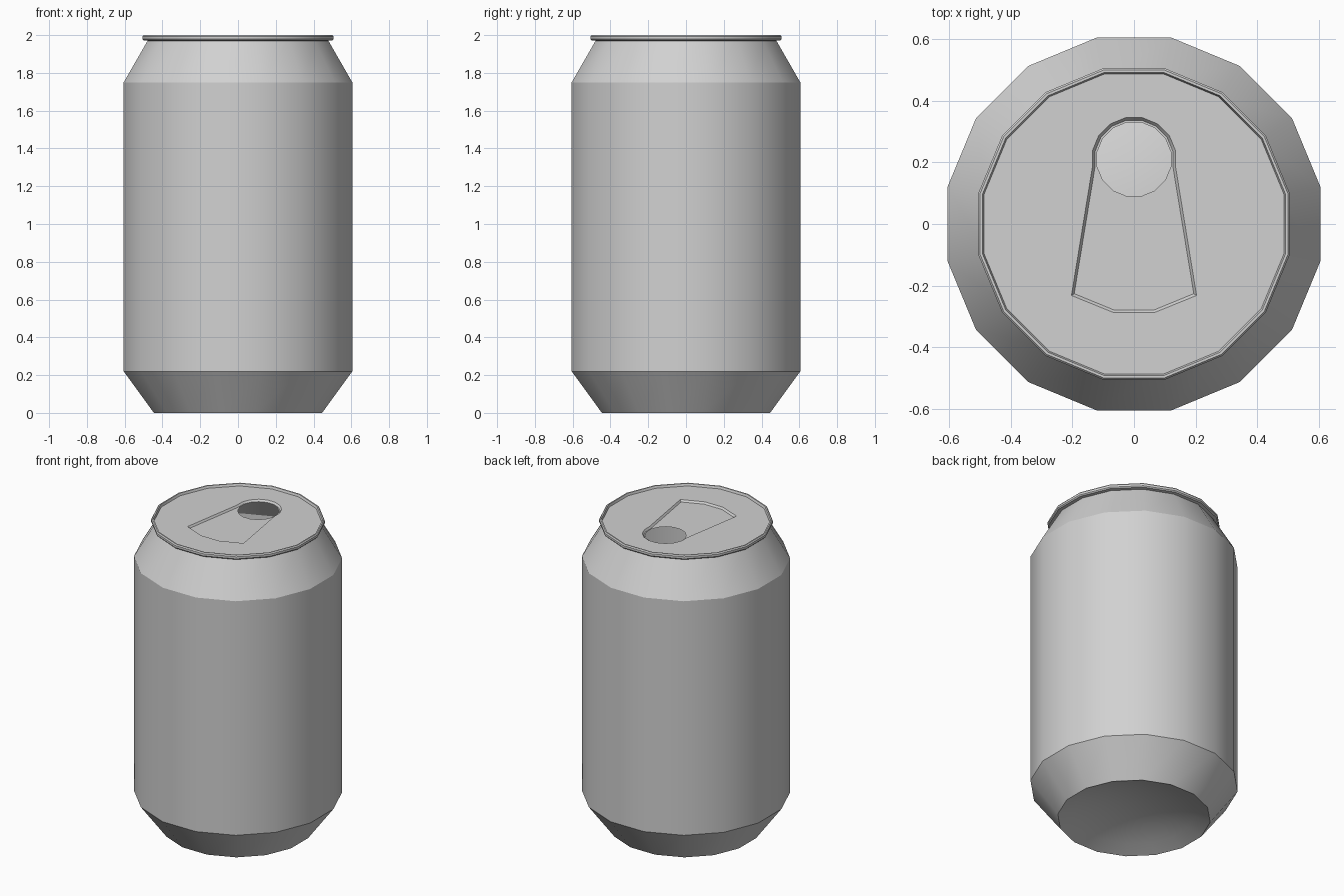
import bpy, bmesh, math

if "Cube" in bpy.data.objects:
    bpy.data.objects.remove(bpy.data.objects["Cube"])

SIDES = 16
HALF = math.pi / SIDES

metal = bpy.data.materials.new("aluminium grey")
metal.diffuse_color = (0.64, 0.64, 0.64, 1)
metal.use_nodes = True
metal.node_tree.nodes["Principled BSDF"].inputs["Base Color"].default_value = metal.diffuse_color


def ring(bm, r, z, cx=0.0, cy=0.0):
    """Sixteen-sided ring with a flat side facing each axis."""
    return [bm.verts.new((cx + r * math.cos(HALF + 2 * HALF * i),
                          cy + r * math.sin(HALF + 2 * HALF * i), z))
            for i in range(SIDES)]


def bridge(bm, a, b):
    n = len(a)
    for i in range(n):
        j = (i + 1) % n
        bm.faces.new((a[i], a[j], b[j], b[i]))


def finish(bm, name):
    mesh = bpy.data.meshes.new(name)
    bm.to_mesh(mesh)
    bm.free()
    mesh.materials.append(metal)
    mesh.shade_smooth()
    mesh.set_sharp_from_angle(angle=math.radians(27))
    obj = bpy.data.objects.new(name, mesh)
    bpy.context.collection.objects.link(obj)
    return obj


def lathe(name, profile, cap_z=None):
    """Turn (radius, z) points, ordered upward on the outside."""
    bm = bmesh.new()
    rings = [ring(bm, r, z) for r, z in profile]
    for a, b in zip(rings, rings[1:]):
        bridge(bm, a, b)
    if cap_z is not None:
        tip = bm.verts.new((0, 0, cap_z))
        for i in range(SIDES):
            bm.faces.new((tip, rings[0][(i + 1) % SIDES], rings[0][i]))
    return finish(bm, name)


# Body: hollow shell with a domed underside, tapered foot and shoulder
BASE_R, DOME = 0.454, 0.10
dome = [(BASE_R * t, DOME * (1 - t * t)) for t in (0.2, 0.4, 0.6, 0.8)]
lathe("can_body", dome + [(BASE_R, 0.0), (0.617, 0.22), (0.617, 1.75),
                          (0.488, 1.97)], cap_z=DOME)

# Rim: rolled lip around the lid
LID_Z = 1.985
lathe("rim", [(0.488, 1.97), (0.509, 1.972), (0.515, 1.979), (0.515, 1.993),
              (0.509, 2.0), (0.501, 2.0), (0.496, LID_Z)])


# Lid: flat disc with a sunken keyhole panel and an open drinking hole
def keyhole(bm, r, foot_x, foot_y, tip_y, z):
    pts = [(r * math.cos(HALF * k), 0.21 + r * math.sin(HALF * k))
           for k in range(-1, 18, 2)]
    pts += [(-foot_x, foot_y), (-0.065, tip_y), (0.065, tip_y), (foot_x, foot_y)]
    return [bm.verts.new((x, y, z)) for x, y in pts]


def fill_between(bm, outer, inner):
    edges = []
    for loop in (outer, inner):
        for i, v in enumerate(loop):
            w = loop[(i + 1) % len(loop)]
            edges.append(bm.edges.get((v, w)) or bm.edges.new((v, w)))
    made = bmesh.ops.triangle_fill(bm, edges=edges, use_beauty=True,
                                   use_dissolve=False, normal=(0, 0, 1))
    for f in made["geom"]:
        if isinstance(f, bmesh.types.BMFace):
            f.normal_update()
            if f.normal.z < 0:
                f.normal_flip()


bm = bmesh.new()
PANEL_Z = LID_Z - 0.012
edge = ring(bm, 0.496, LID_Z)
top = keyhole(bm, 0.138, 0.203, -0.232, -0.288, LID_Z)
low = keyhole(bm, 0.129, 0.194, -0.226, -0.279, PANEL_Z)
hole = ring(bm, 0.122, PANEL_Z, 0, 0.21)
bridge(bm, top, low)
fill_between(bm, edge, top)
fill_between(bm, low, hole)
finish(bm, "lid")
